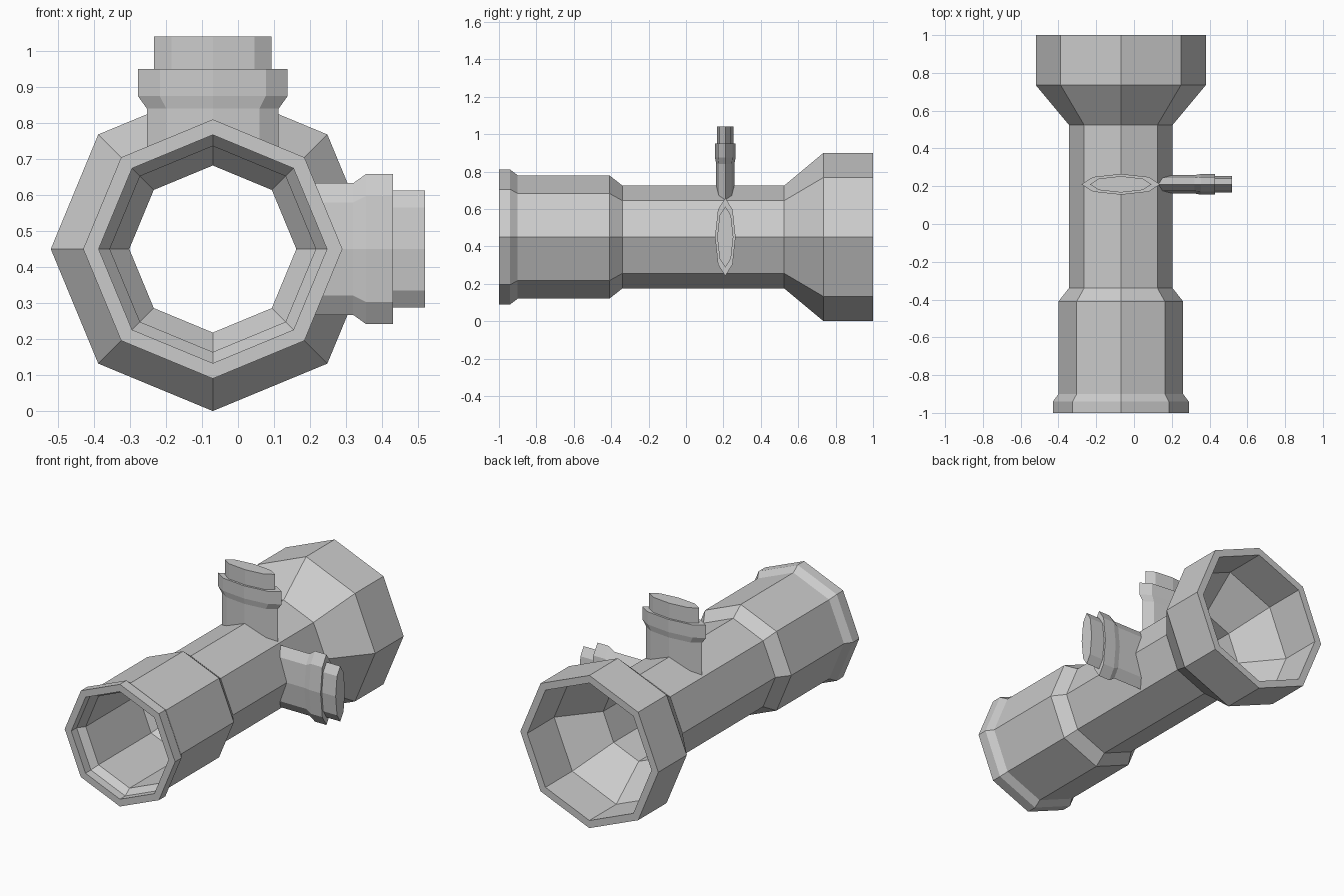
import bpy, bmesh
from math import sin, cos, tan, pi
from mathutils import Matrix

if "Cube" in bpy.data.objects:
    bpy.data.objects.remove(bpy.data.objects["Cube"])

CX, CZ, SIDES = -0.07, 0.45, 8
BRANCH_Y, FLAT = 0.21, 0.265


def finish(name, bm):
    bmesh.ops.recalc_face_normals(bm, faces=bm.faces)
    me = bpy.data.meshes.new(name)
    bm.to_mesh(me)
    bm.free()
    ob = bpy.data.objects.new(name, me)
    bpy.context.collection.objects.link(ob)
    return ob


def bridge(bm, a, b):
    for i in range(SIDES):
        j = (i + 1) % SIDES
        bm.faces.new((a[i], a[j], b[j], b[i]))


# Hollow octagonal main pipe: closed (y, radius) profile, outside then inside
outer = [(-1, .36), (-.94, .36), (-.90, .33), (-.41, .33),
         (-.34, .275), (.525, .275), (.735, .45), (1, .45)]
inner = [(1, .405), (.75, .405), (.54, .232), (-.35, .232),
         (-.42, .286), (-.91, .286), (-.95, .317), (-1, .317)]
bm = bmesh.new()
rings = [[bm.verts.new((CX + r * cos(2 * pi * i / SIDES), y,
                        CZ + r * sin(2 * pi * i / SIDES)))
          for i in range(SIDES)] for y, r in outer + inner]
for k in range(len(rings)):
    bridge(bm, rings[k], rings[(k + 1) % len(rings)])
finish("main_pipe", bm)


# Flattened octagonal branch with collar and plug; base follows the pipe wall
def branch(name, rotation):
    profile = [(None, .183), (.39, .183), (.425, .208), (.50, .208),
               (.50, .163), (.59, .163)]
    bm = bmesh.new()
    rings = []
    for h, r in profile:
        ring = []
        for i in range(SIDES):
            x = r * cos(2 * pi * i / SIDES)
            y = r * FLAT * sin(2 * pi * i / SIDES)
            z = .255 - abs(x) * tan(pi / 8) if h is None else h
            ring.append(bm.verts.new((x, y, z)))
        rings.append(ring)
    for a, b in zip(rings, rings[1:]):
        bridge(bm, a, b)
    bm.faces.new(rings[-1])
    bm.transform(Matrix.Translation((CX, BRANCH_Y, CZ)) @ Matrix.Rotation(rotation, 4, 'Y'))
    return finish(name, bm)


branch("top_branch", 0)
branch("side_branch", pi / 2)
